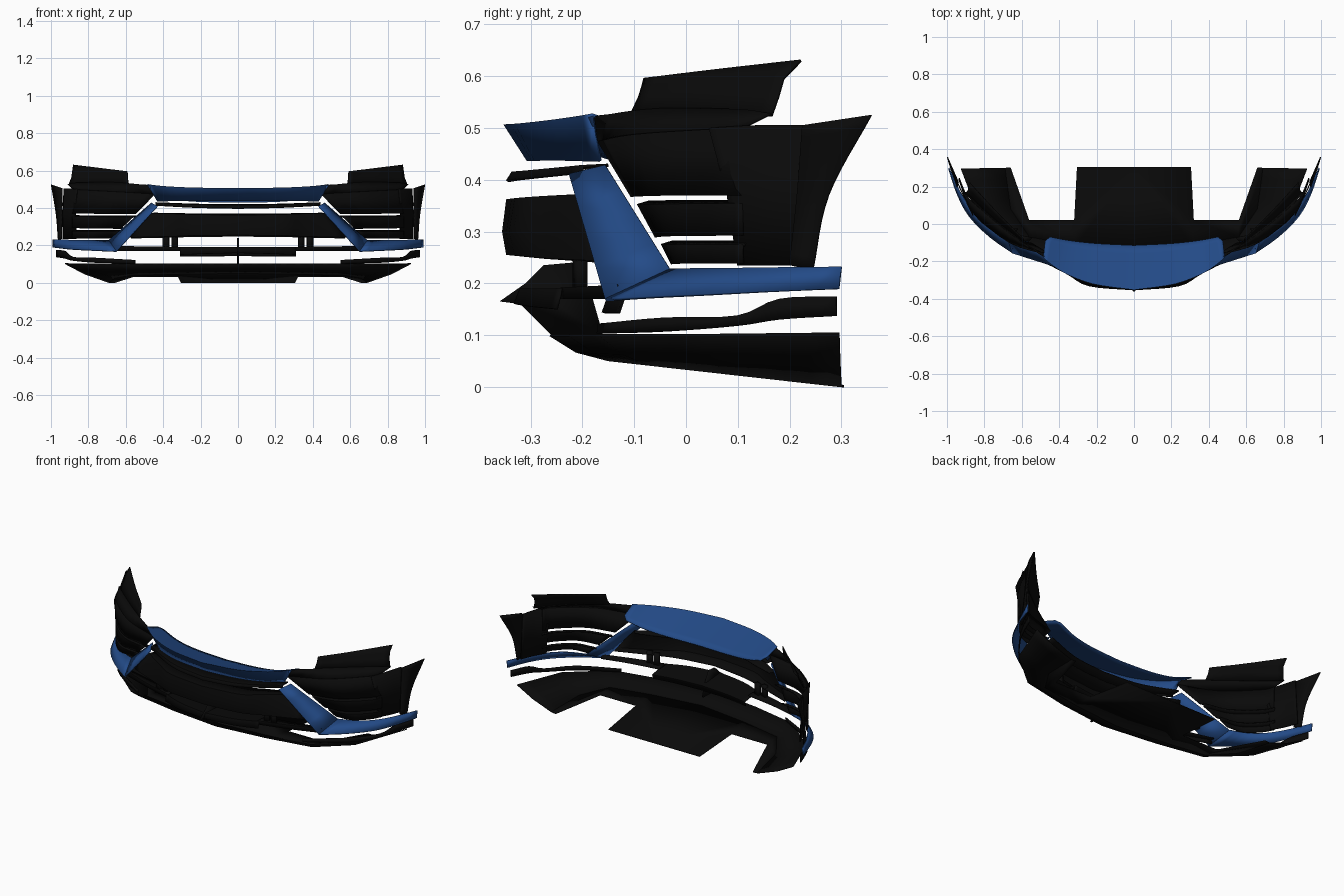
import bpy
from mathutils import Vector


def material(name, rgb):
    m = bpy.data.materials.new(name)
    m.diffuse_color = (*rgb, 1)
    return m


BLACK = material("carbon_black", (0.003, 0.003, 0.003))
BLUE = material("panel_blue", (0.017, 0.07, 0.245))


def finish(name, verts, faces, mat, thick, mirror=True):
    me = bpy.data.meshes.new(name)
    me.from_pydata(verts, [], faces)
    me.materials.append(mat)
    ob = bpy.data.objects.new(name, me)
    bpy.context.collection.objects.link(ob)
    bpy.ops.object.select_all(action='DESELECT')
    ob.select_set(True)
    bpy.context.view_layer.objects.active = ob
    bpy.ops.object.shade_smooth_by_angle(angle=0.5)
    if mirror:
        mm = ob.modifiers.new("mirror", 'MIRROR')
        mm.use_clip = True
    if thick:
        s = ob.modifiers.new("shell", 'SOLIDIFY')
        s.thickness = thick
        s.offset = 0
    return ob


def resample(pts, n, smooth):
    # even samples along a polyline or a Catmull-Rom curve
    p = [Vector(q) for q in pts]
    out = []
    for i in range(n + 1):
        f = i / n * (len(p) - 1)
        k = min(int(f), len(p) - 2)
        t = f - k
        b, c = p[k], p[k + 1]
        if smooth:
            a = p[k - 1] if k else 2 * b - c
            d = p[k + 2] if k + 2 < len(p) else 2 * c - b
            out.append(0.5 * (2 * b + (c - a) * t + (2 * a - 5 * b + 4 * c - d) * t ** 2
                              + (3 * b - a - 3 * c + d) * t ** 3))
        else:
            out.append(b.lerp(c, t))
    return out


def loft(name, mat, rows, thick=0.006, n=12, smooth=True):
    grid = [resample(r, n, smooth) for r in rows]
    verts = [v for r in grid for v in r]
    w = n + 1
    faces = [(j * w + i, j * w + i + 1, (j + 1) * w + i + 1, (j + 1) * w + i)
             for j in range(len(rows) - 1) for i in range(n)]
    return finish(name, verts, faces, mat, thick)


def plate(name, mat, pts, thick=0.006, mirror=True):
    return finish(name, pts, [tuple(range(len(pts)))], mat, thick, mirror)


# Blue nose panel: overhanging lip, then a sheet falling toward the back
loft("nose_panel", BLUE, [
    [(0, -0.305, 0.438), (0.2, -0.283, 0.438), (0.34, -0.235, 0.438), (0.43, -0.165, 0.436)],
    [(0, -0.35, 0.505), (0.22, -0.318, 0.507), (0.38, -0.255, 0.514), (0.485, -0.18, 0.525)],
    [(0, -0.16, 0.445), (0.2, -0.145, 0.448), (0.35, -0.12, 0.462), (0.475, -0.09, 0.495)],
    [(0, -0.115, 0.432), (0.2, -0.105, 0.435), (0.34, -0.09, 0.448), (0.45, -0.07, 0.478)]])

# Thin blade under the nose
loft("upper_grille_blade", BLACK, [
    [(0, -0.345, 0.397), (0.22, -0.31, 0.402), (0.44, -0.2, 0.412)],
    [(0, -0.335, 0.413), (0.22, -0.30, 0.416), (0.44, -0.2, 0.426)],
    [(0, -0.24, 0.418), (0.22, -0.22, 0.42), (0.44, -0.15, 0.428)]])

# Central grille shell with rolled edges
loft("center_grille", BLACK, [
    [(0, -0.27, 0.25), (0.22, -0.24, 0.248), (0.36, -0.2, 0.245), (0.57, -0.13, 0.24)],
    [(0, -0.345, 0.257), (0.23, -0.32, 0.255), (0.36, -0.26, 0.25), (0.575, -0.165, 0.245)],
    [(0, -0.352, 0.30), (0.24, -0.33, 0.30), (0.36, -0.265, 0.30), (0.535, -0.175, 0.30)],
    [(0, -0.345, 0.36), (0.23, -0.32, 0.363), (0.34, -0.26, 0.367), (0.47, -0.18, 0.37)],
    [(0, -0.25, 0.367), (0.22, -0.23, 0.368), (0.33, -0.19, 0.37), (0.45, -0.15, 0.372)]])

# Lower centre wing, its post and brackets
loft("lower_center_wing", BLACK, [
    [(0, -0.33, 0.16), (0.18, -0.3, 0.155), (0.31, -0.25, 0.15)],
    [(0, -0.32, 0.188), (0.18, -0.29, 0.188), (0.31, -0.24, 0.188)],
    [(0, -0.15, 0.175), (0.18, -0.14, 0.172), (0.31, -0.12, 0.17)],
    [(0, -0.16, 0.143), (0.18, -0.15, 0.143), (0.31, -0.13, 0.143)]])
plate("center_post", BLACK, [(0, y, z) for y, z in (
    (-0.36, 0.165), (-0.31, 0.2), (-0.275, 0.235), (-0.22, 0.24), (-0.18, 0.17),
    (-0.16, 0.1), (-0.26, 0.1), (-0.32, 0.16))], 0.01, False)
loft("lower_side_bar", BLACK, [
    [(0.3, -0.24, 0.17), (0.48, -0.19, 0.17), (0.65, -0.13, 0.17)],
    [(0.3, -0.24, 0.19), (0.48, -0.19, 0.192), (0.65, -0.13, 0.195)],
    [(0.3, -0.17, 0.187), (0.48, -0.14, 0.187), (0.64, -0.1, 0.187)]])
for i, x in enumerate((0.338, 0.385)):
    plate(f"grille_bracket_{i + 1}", BLACK, [
        (x - 0.015, -0.21, 0.18), (x + 0.015, -0.2, 0.18),
        (x + 0.015, -0.2, 0.26), (x - 0.015, -0.21, 0.26)], 0.02)

# Blue angled side blades: diagonal arm, then side sill
loft("blade_arm", BLUE, [
    [(0.43, -0.225, 0.41), (0.65, -0.155, 0.168)],
    [(0.462, -0.155, 0.427), (0.69, -0.03, 0.226)]], n=4, smooth=False)
loft("blade_sill", BLUE, [
    [(0.65, -0.155, 0.168), (0.77, -0.07, 0.173), (0.88, 0.04, 0.178), (0.945, 0.16, 0.184),
     (0.99, 0.295, 0.189)],
    [(0.69, -0.03, 0.226), (0.79, 0.01, 0.227), (0.87, 0.08, 0.228), (0.935, 0.18, 0.23),
     (0.99, 0.3, 0.232)]])


# Louvred side intake: horizontal slats starting on the diagonal
def slat_row(z, rise=0.0, inset=0.0):
    d = 0.475 - z
    x, y = 0.442 + d * 0.98, -0.168 + d * 0.6
    row = [(x, y, z), (x + (0.88 - x) * 0.5, y * 0.6, z + rise * 0.5),
           (0.85, 0.05, z + rise * 0.9), (0.885, 0.11, z + rise)]
    return [(a - inset * 0.5, b + inset * 0.8, c) for a, b, c in row]


for i, (lo, hi, rise) in enumerate(((0.238, 0.273, 0), (0.29, 0.350, 0.002), (0.368, 0.475, 0.025))):
    rows = [slat_row(lo, min(rise, 0.002)), slat_row(hi, rise)]
    if i < 2:  # shelf turned inward along the top of the slat
        rows.append(slat_row(hi + 0.006, rise, 0.03))
    loft(f"intake_slat_{i + 1}", BLACK, rows, 0.007)

# Solid column closing the intake at its rear
loft("intake_rear_panel", BLACK, [
    [(0.865, 0.1, 0.235), (0.9, 0.16, 0.235), (0.935, 0.245, 0.235)],
    [(0.87, 0.08, 0.37), (0.905, 0.15, 0.37), (0.935, 0.235, 0.37)],
    [(0.86, 0.045, 0.5), (0.9, 0.13, 0.505), (0.93, 0.232, 0.505)]])

# Rail above the intake and the raised fender cover
loft("upper_rail", BLACK, [
    slat_row(0.475, 0.025),
    [(0.48, -0.175, 0.523), (0.665, -0.05, 0.536), (0.85, 0.105, 0.534), (0.91, 0.165, 0.527)]])
loft("fender_cover", BLACK, [
    [(0.585, -0.105, 0.528), (0.75, 0.02, 0.53), (0.905, 0.165, 0.523)],
    [(0.59, -0.09, 0.56), (0.745, 0.04, 0.57), (0.89, 0.178, 0.56)],
    [(0.591, -0.084, 0.58), (0.742, 0.055, 0.595), (0.885, 0.188, 0.595)],
    [(0.592, -0.08, 0.596), (0.74, 0.07, 0.613), (0.88, 0.222, 0.63)]])

# Pointed fender tip panel
loft("fender_tip", BLACK, [
    [(0.945, 0.2, 0.235), (0.94, 0.215, 0.37), (0.94, 0.225, 0.505)],
    [(0.96, 0.245, 0.225), (0.972, 0.275, 0.37), (0.998, 0.358, 0.525)]])

# Lower canard strip, widening to the rear
loft("canard_strip", BLACK, [
    [(0.55, -0.17, 0.103), (0.76, -0.04, 0.107), (0.88, 0.1, 0.118), (0.925, 0.18, 0.13), (0.97, 0.29, 0.137)],
    [(0.55, -0.168, 0.122), (0.76, -0.038, 0.134), (0.88, 0.1, 0.138), (0.925, 0.18, 0.17), (0.97, 0.29, 0.175)]],
    n=16)


# Splitter: sloped floor with three rear tabs and an upturned rim
def floor(x, y):
    return (x, y, 0.0355 - 0.112 * y)


low = [floor(*p) for p in ((0, -0.15), (0.31, -0.115), (0.56, -0.07), (0.66, 0.08), (0.69, 0.3))]
rim = [(0, -0.262, 0.1), (0.31, -0.225, 0.1), (0.6, -0.165, 0.1), (0.82, 0.02, 0.1), (0.925, 0.296, 0.103)]
mid = [(Vector(a) * 0.45 + Vector(b) * 0.55 - Vector((0, 0, 0.01))) for a, b in zip(low, rim)]
loft("splitter_rim", BLACK, [low, mid, rim], 0.005, 16, False)
plate("splitter_floor", BLACK,
      low + [floor(*p) for p in ((0.66, 0.303), (0.56, 0.02), (0.32, 0.02), (0.305, 0.305), (0, 0.305))], 0.005)
